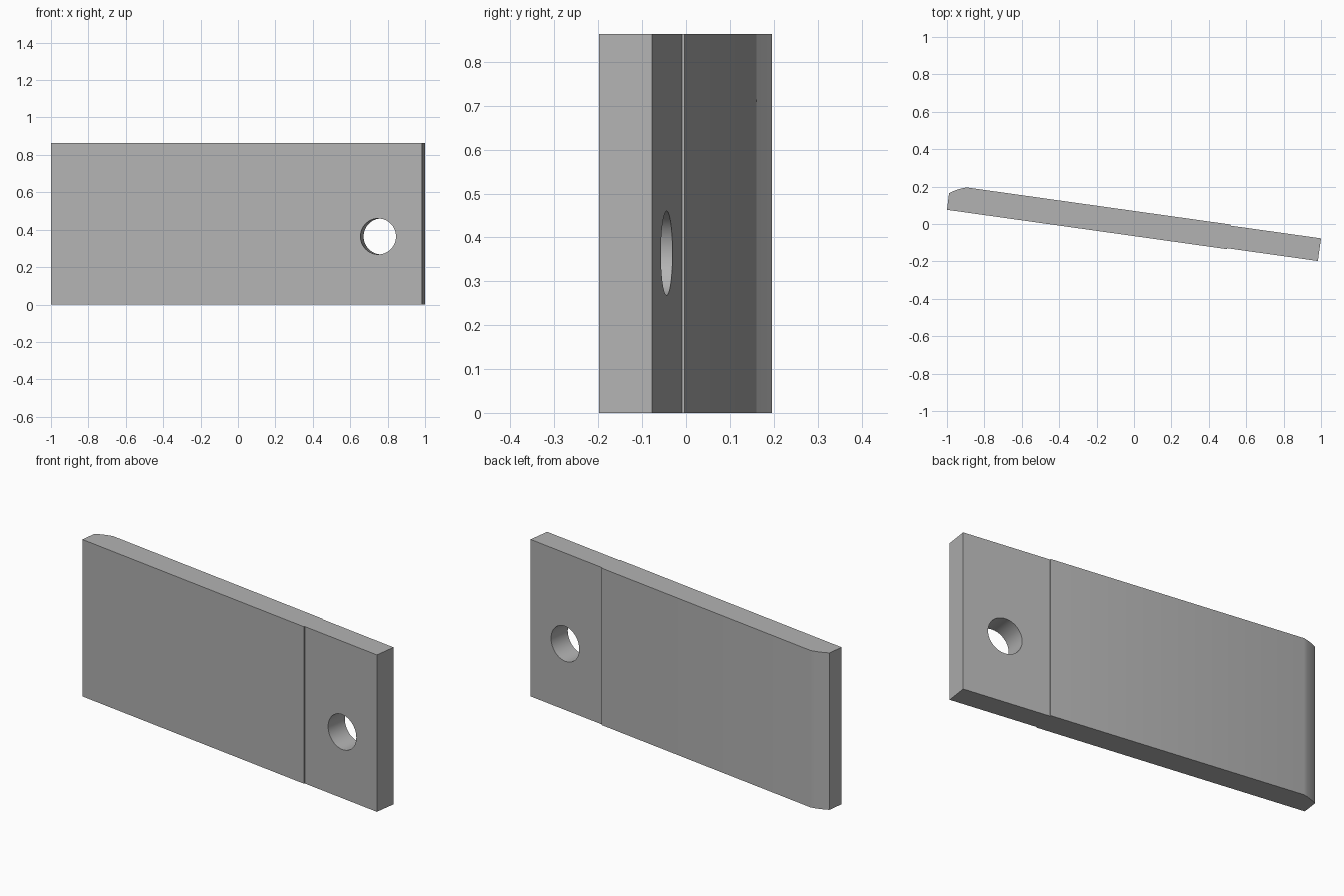
import bpy
import bmesh
from math import radians, pi, sin
from mathutils import Vector

cube = bpy.data.objects.get("Cube")
if cube:
    bpy.data.objects.remove(cube, do_unlink=True)

HEIGHT = 0.863
TILT = radians(-8)

steel = bpy.data.materials.new("plain_grey")
steel.use_nodes = True
GREY = (0.45, 0.45, 0.45, 1)
steel.diffuse_color = GREY
steel.node_tree.nodes["Principled BSDF"].inputs["Base Color"].default_value = GREY


def bulged(a, b, bulge, steps):
    """Points from a to b along a shallow outward curve."""
    a, b = Vector(a), Vector(b)
    side = Vector((-(b - a).y, (b - a).x)).normalized()
    return [a.lerp(b, i / steps) - side * bulge * sin(pi * i / steps)
            for i in range(steps + 1)]


# Plate outline seen from above, counter-clockwise: thick body, thinner tab
outline = [(-1.001, -0.064), (0.51, -0.064), (0.51, -0.059), (1.001, -0.059),
           (1.001, 0.063), (0.512, 0.063), (0.512, 0.069)]
# Rounded-off rear edge at the far end
outline += bulged((-0.914, 0.069), (-1.002, 0.026), 0.004, 4)

bm = bmesh.new()
base = bm.faces.new([bm.verts.new((p[0], p[1], 0)) for p in outline])
top = bmesh.ops.extrude_face_region(bm, geom=[base])["geom"]
bmesh.ops.translate(bm, vec=(0, 0, HEIGHT),
                    verts=[v for v in top if isinstance(v, bmesh.types.BMVert)])
bmesh.ops.recalc_face_normals(bm, faces=bm.faces)
mesh = bpy.data.meshes.new("plate")
bm.to_mesh(mesh)
bm.free()
plate = bpy.data.objects.new("plate", mesh)
bpy.context.collection.objects.link(plate)
mesh.materials.append(steel)

# Round hole through the tab
bpy.ops.mesh.primitive_cylinder_add(vertices=64, radius=0.096, depth=0.5,
                                    location=(0.765, 0, 0.364),
                                    rotation=(radians(90), 0, 0))
cutter = bpy.context.object
cutter.name = "hole_cutter"
cutter.data.materials.append(steel)
cut = plate.modifiers.new("hole", "BOOLEAN")
cut.operation = "DIFFERENCE"
cut.solver = "EXACT"
cut.object = cutter

bpy.ops.object.select_all(action="DESELECT")
plate.select_set(True)
bpy.context.view_layer.objects.active = plate
bpy.ops.object.modifier_apply(modifier=cut.name)
bpy.data.objects.remove(cutter, do_unlink=True)

# Turn the whole plate slightly about the vertical
plate.rotation_euler.z = TILT
bpy.ops.object.shade_smooth_by_angle(angle=radians(30))
